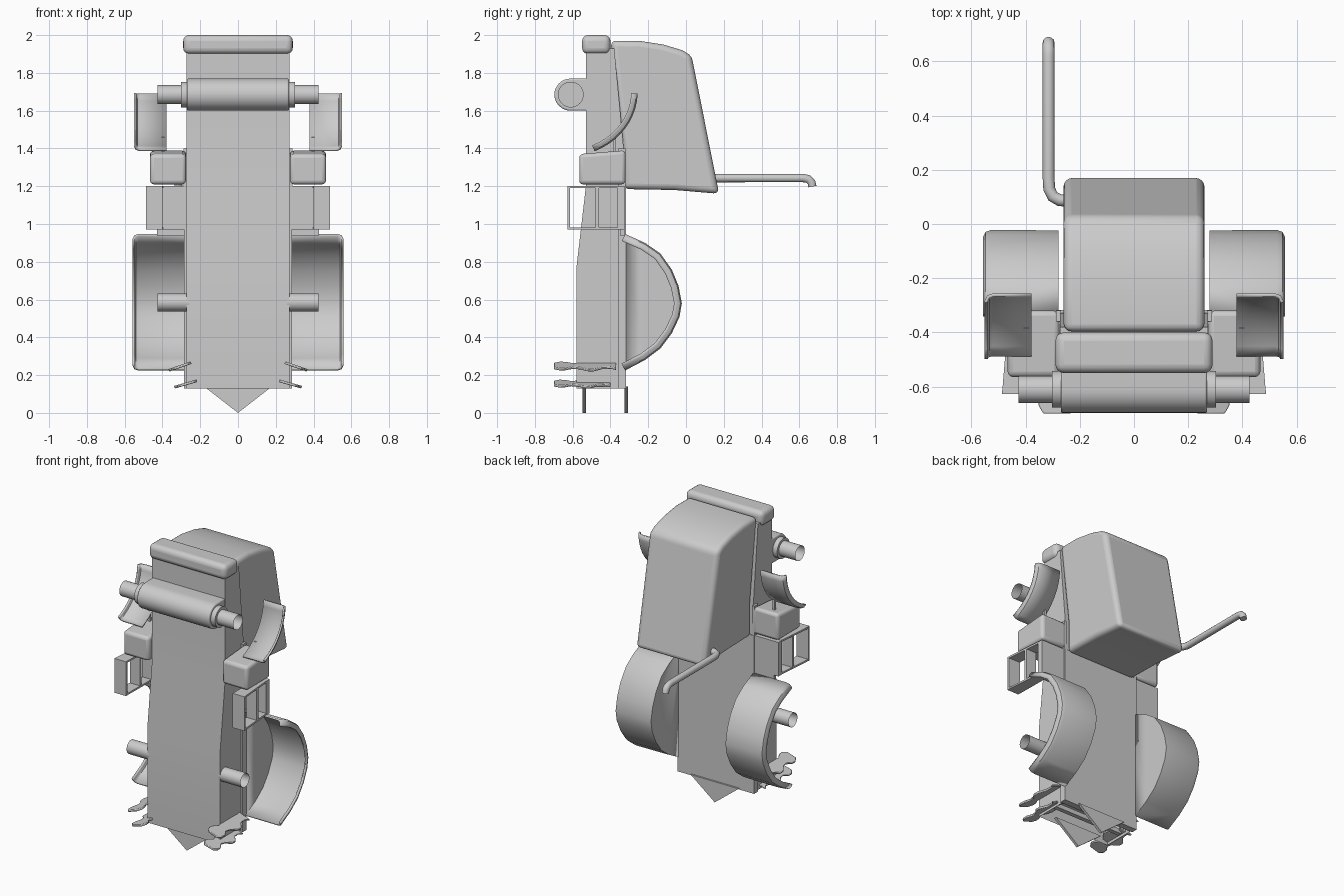
import bpy, bmesh, math
from mathutils import Vector, Matrix

if "Cube" in bpy.data.objects:
    bpy.data.objects.remove(bpy.data.objects["Cube"])


def finish(name, bm, bevel=0, seg=3, mirror=False, solid=0, smooth=True):
    bmesh.ops.recalc_face_normals(bm, faces=bm.faces)
    me = bpy.data.meshes.new(name)
    bm.to_mesh(me)
    bm.free()
    ob = bpy.data.objects.new(name, me)
    bpy.context.collection.objects.link(ob)
    if solid:
        m = ob.modifiers.new("Solidify", 'SOLIDIFY')
        m.thickness, m.offset = solid, 0
    if bevel:
        m = ob.modifiers.new("Bevel", 'BEVEL')
        m.width, m.segments, m.limit_method = bevel, seg, 'ANGLE'
        m.angle_limit = math.radians(35)
    if mirror:
        ob.modifiers.new("Mirror", 'MIRROR')
    if smooth:
        bpy.ops.object.select_all(action='DESELECT')
        ob.select_set(True)
        bpy.context.view_layer.objects.active = ob
        bpy.ops.object.shade_smooth_by_angle(angle=math.radians(35))
    return ob


def prism(pts, axis, a, b):
    """Closed outline pulled along axis: x takes (y,z), y takes (x,z), z takes (x,y)."""
    bm = bmesh.new()
    i = 'xyz'.index(axis)

    def ring(t):
        out = []
        for p in pts:
            c = list(p)
            c.insert(i, t)
            out.append(bm.verts.new(c))
        return out
    A, B = ring(a), ring(b)
    n = len(pts)
    bm.faces.new(A)
    bm.faces.new(B)
    for k in range(n):
        bm.faces.new((A[k], A[(k + 1) % n], B[(k + 1) % n], B[k]))
    return bm


def box(name, x, y, z, **kw):
    pts = [(y[0], z[0]), (y[1], z[0]), (y[1], z[1]), (y[0], z[1])]
    return finish(name, prism(pts, 'x', *x), **kw)


def tube(name, y, z, x0, x1, r, caps=False, mirror=True, bevel=0):
    bm = bmesh.new()
    M = Matrix.Translation(((x0 + x1) / 2, y, z)) @ Matrix.Rotation(math.pi / 2, 4, 'Y')
    bmesh.ops.create_cone(bm, cap_ends=caps, segments=32, radius1=r, radius2=r,
                          depth=x1 - x0, matrix=M)
    return finish(name, bm, mirror=mirror, bevel=bevel)


def fender(name, path, x0, x1, lip, wall):
    """Curved sheet with a rolled outer lip and optional inner wall."""
    bm = bmesh.new()
    section = [(x0, 0), (x1 - .025, 0), (x1 - .008, .006), (x1, .022), (x1, lip)]
    rows = []
    for i, p in enumerate(path):
        t = Vector(path[min(i + 1, len(path) - 1)]) - Vector(path[max(i - 1, 0)])
        n = Vector((-t.y, t.x)).normalized()
        rows.append([bm.verts.new((x, p[0] + n.x * d, p[1] + n.y * d)) for x, d in section])
    for a, b in zip(rows, rows[1:]):
        for k in range(len(section) - 1):
            bm.faces.new((a[k], a[k + 1], b[k + 1], b[k]))
    if wall:
        bm.faces.new([r[0] for r in rows])
    return finish(name, bm, mirror=True, solid=.012)


# main chassis, hollowed from the underside
bm = prism([(-.58, .13), (-.58, .77), (-.53, 1.2), (-.53, 1.93), (-.38, 1.93),
            (-.33, 1.4), (-.325, 1.2), (-.325, .13)], 'x', -.273, .273)
bm.normal_update()
under = [f for f in bm.faces if all(v.co.z < .14 for v in f.verts)]
bmesh.ops.recalc_face_normals(bm, faces=bm.faces)
bmesh.ops.inset_region(bm, faces=under, thickness=.025)
bmesh.ops.translate(bm, verts=list({v for f in under for v in f.verts}), vec=(0, 0, .12))
finish("chassis", bm)
box("rear_deck", (-.287, .287), (-.36, -.318), (.13, 1.2))
box("chassis_crossbar", (-.26, .26), (-.46, -.43), (.14, .17))
box("deck_side_strip", (.27, .288), (-.36, -.32), (1.2, 1.4), mirror=True)

# triangular end plates
for name, y in (("front_tail_plate", -.548), ("rear_tail_plate", -.325)):
    finish(name, prism([(-.18, .14), (0, 0), (.18, .14)], 'y', y, y + .018))

# cab hood
finish("cab", prism([(-.40, 1.97), (-.25, 1.97), (-.12, 1.95), (-.02, 1.92), (.03, 1.89),
                     (.175, 1.16), (-.06, 1.18), (-.33, 1.185), (-.33, 1.4)],
                    'x', -.26, .26), bevel=.03, seg=4)

# rounded bar across the top
box("top_bar", (-.29, .29), (-.55, -.40), (1.9, 2.0), bevel=.032, seg=4)

# front axle: rounded housing, collars and open shafts
arc = [(-.61 - .087 * math.cos(a), 1.685 + .085 * math.sin(a))
       for a in [math.pi * (k / 16 - .5) for k in range(17)]]
finish("axle_housing", prism(arc + [(-.52, 1.77), (-.52, 1.60)], 'x', -.27, .27), bevel=.008)
tube("axle_collar", -.61, 1.685, .26, .303, .068, caps=True)
tube("front_axle_shaft", -.61, 1.685, .30, .427, .05)
tube("rear_axle_shaft", -.535, .585, .26, .427, .047)

# rear fenders
fender("rear_fender", [(-.325, .23), (-.22, .285), (-.14, .345), (-.08, .425), (-.04, .51),
                       (-.028, .58), (-.045, .67), (-.08, .755), (-.14, .84), (-.22, .895),
                       (-.325, .942)], .283, .552, .035, True)

# front fenders and their stalks
path = []
for k in range(11):
    a = math.radians(-67 + 67 * k / 10)
    path.append((-.61 + .348 * math.cos(a) - .012 * (10 - k) / 10,
                 1.69 + .325 * math.sin(a)))
fender("front_fender", path, .378, .545, .028, False)
box("fender_stalk", (.39, .405), (-.385, -.37), (1.37, 1.46), mirror=True)

# side tanks
finish("side_tank", prism([(-.565, 1.21), (-.565, 1.37), (-.32, 1.39), (-.32, 1.21)],
                          'x', .275, .466), bevel=.02, mirror=True)

# side steps: flared rails joined by treads
for z in (.97, 1.19):
    finish("step_rail", prism([(.395, -.36), (.465, -.36), (.487, -.628), (.40, -.628)],
                              'z', z, z + .012), mirror=True)
box("step_tread_outer", (.40, .487), (-.628, -.613), (.97, 1.2), mirror=True)
box("step_tread_inner", (.40, .475), (-.478, -.46), (.97, 1.2), mirror=True)
box("step_mount", (.27, .465), (-.362, -.325), (.97, 1.2), mirror=True)
box("step_bracket", (.28, .43), (-.35, -.325), (.94, .975), mirror=True)

# wavy tilted blades near the base
half = [(0, .035), (.03, .055), (.06, .052), (.095, .03), (.13, .038), (.165, .068),
        (.2, .07), (.24, .035), (.285, .03), (.31, .05)]
outline = half + [(l, -w) for l, w in reversed(half)]
for name, x, z, y1, ang in (("upper_blade", .30, .248, -.37, 19), ("lower_blade", .27, .155, -.40, 16)):
    bm = prism([(w, -.70 + l * (y1 + .70) / .31) for l, w in outline], 'z', -.007, .007)
    M = Matrix.Translation((x, 0, z)) @ Matrix.Rotation(math.radians(ang), 4, 'Y')
    bmesh.ops.transform(bm, matrix=M, verts=bm.verts)
    finish(name, bm, mirror=True, bevel=.004, seg=2)

# exhaust pipe: tube swept on a path
cu = bpy.data.curves.new("exhaust_pipe", 'CURVE')
cu.dimensions, cu.bevel_depth, cu.bevel_resolution, cu.use_fill_caps = '3D', .022, 4, True
pts = [(-.245, .085, 1.243), (-.275, .088, 1.243), (-.30, .102, 1.243), (-.313, .13, 1.243),
       (-.315, .17, 1.243), (-.315, .62, 1.243), (-.315, .647, 1.238), (-.315, .664, 1.222),
       (-.315, .669, 1.198)]
sp = cu.splines.new('POLY')
sp.points.add(len(pts) - 1)
for p, c in zip(sp.points, pts):
    p.co = (*c, 1)
sp.use_smooth = True
bpy.context.collection.objects.link(bpy.data.objects.new("exhaust_pipe", cu))
